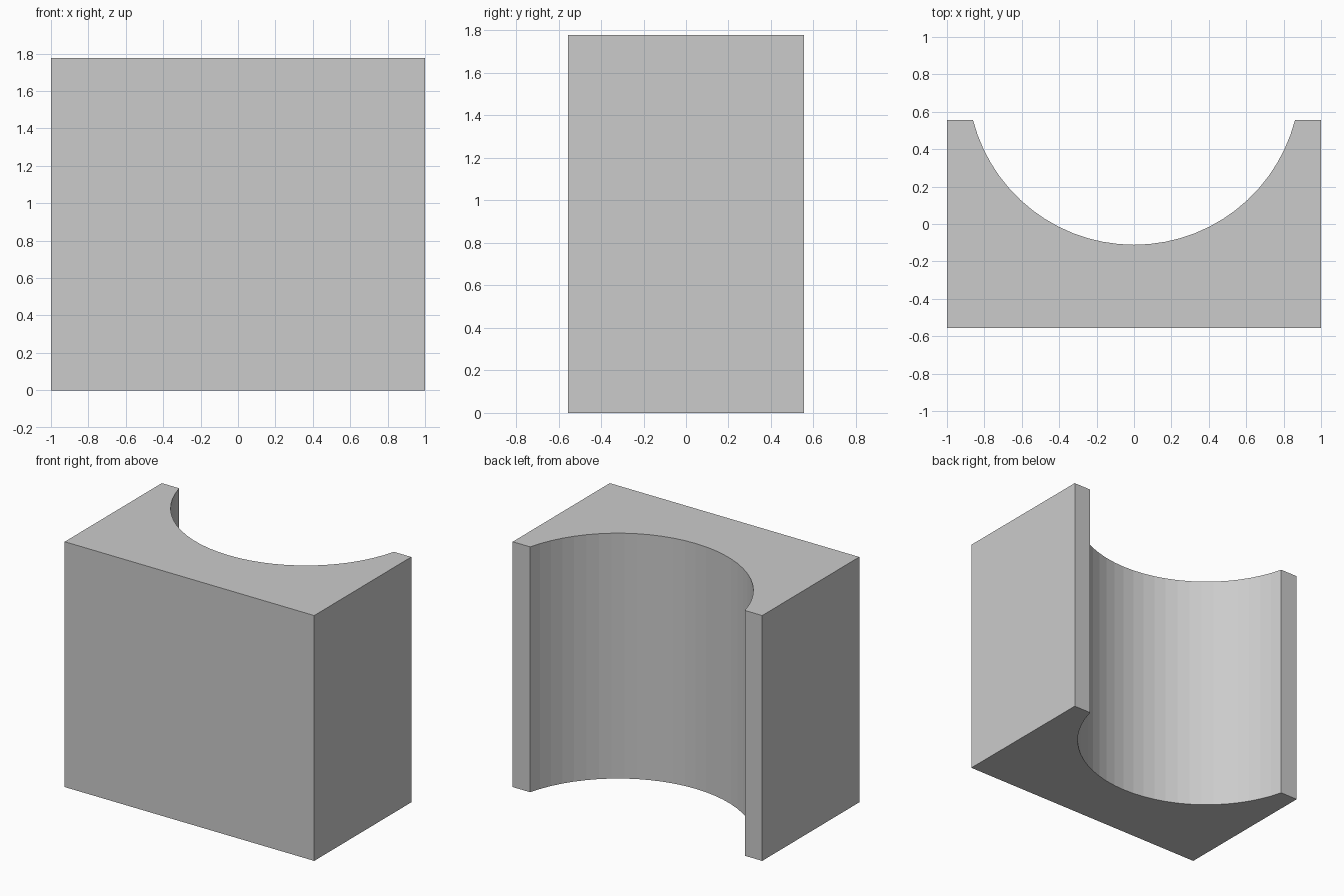
import bpy, bmesh
from math import sin, cos, acos

if "Cube" in bpy.data.objects:
    bpy.data.objects.remove(bpy.data.objects["Cube"])

HALF_W, HALF_D, HEIGHT = 1.0, 0.5556, 1.7778
RADIUS, CENTRE_Y = 0.8889, 0.7778   # round recess in the back face
SEGMENTS = 28

# Plan outline: front corners, back corners, then the recess arc from right to left
half_angle = acos((CENTRE_Y - HALF_D) / RADIUS)
angles = [half_angle * (1 - 2 * i / SEGMENTS) for i in range(SEGMENTS + 1)]
outline = [(-HALF_W, HALF_D), (-HALF_W, -HALF_D), (HALF_W, -HALF_D), (HALF_W, HALF_D)]
outline += [(RADIUS * sin(a), CENTRE_Y - RADIUS * cos(a)) for a in angles]

# Extrude the outline into the block
bm = bmesh.new()
base = bm.faces.new([bm.verts.new((x, y, 0)) for x, y in outline])
extruded = bmesh.ops.extrude_face_region(bm, geom=[base], use_keep_orig=True)
top = [v for v in extruded["geom"] if isinstance(v, bmesh.types.BMVert)]
bmesh.ops.translate(bm, verts=top, vec=(0, 0, HEIGHT))
bmesh.ops.recalc_face_normals(bm, faces=bm.faces)

mesh = bpy.data.meshes.new("recessed_block")
bm.to_mesh(mesh)
bm.free()
block = bpy.data.objects.new("recessed_block", mesh)
bpy.context.collection.objects.link(block)
